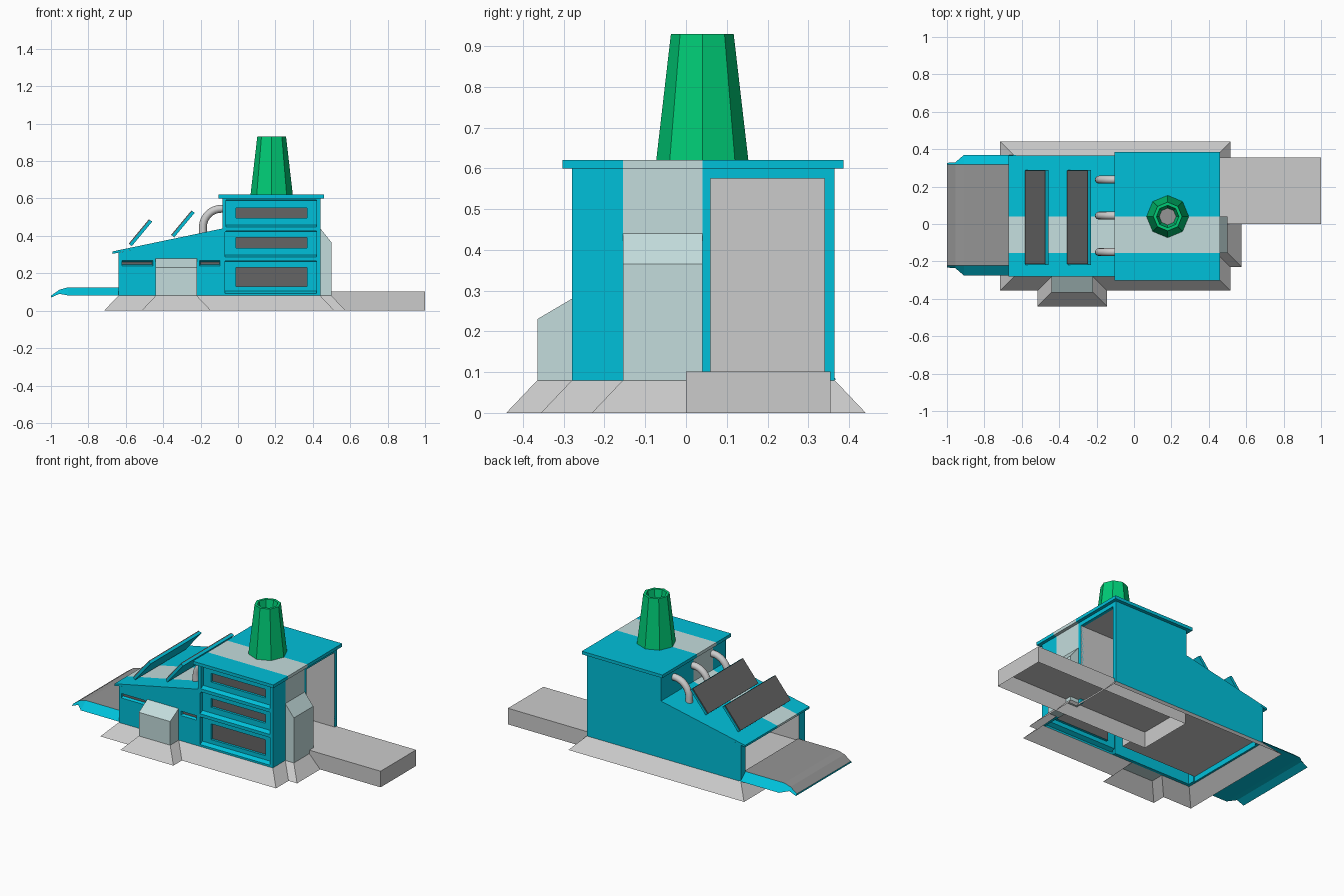
import bpy, bmesh
from math import sin, cos, pi
from mathutils import Vector

if "Cube" in bpy.data.objects:
    bpy.data.objects.remove(bpy.data.objects["Cube"])


def material(name, rgb):
    m = bpy.data.materials.new(name)
    m.diffuse_color = (*rgb, 1)
    m.use_nodes = True
    m.node_tree.nodes["Principled BSDF"].inputs["Base Color"].default_value = m.diffuse_color
    return m


CYAN = material("cyan_paint", (0.0, 0.53, 0.70))
WHITE = material("pale_stripe", (0.55, 0.72, 0.72))
GREEN = material("green_paint", (0.0, 0.60, 0.18))
GREY = material("light_grey", (0.52, 0.52, 0.52))
BELT = material("belt_grey", (0.30, 0.30, 0.30))
DARK = material("dark_grey", (0.13, 0.13, 0.13))


def loft(name, rings, mat, caps=(True, True), cap_mat=None, fix=True, smooth=False):
    """Skin a list of equal-length closed point loops, with optional end caps."""
    bm = bmesh.new()
    vs = [[bm.verts.new(p) for p in r] for r in rings]
    n = len(vs[0])
    for a, b in zip(vs, vs[1:]):
        for i in range(n):
            j = (i + 1) % n
            bm.faces.new((a[i], a[j], b[j], b[i])).smooth = smooth
    if caps[0]:
        bm.faces.new(vs[0][::-1])
    if caps[1]:
        f = bm.faces.new(vs[-1])
        f.material_index = 1 if cap_mat else 0
    if fix:
        bmesh.ops.recalc_face_normals(bm, faces=bm.faces)
    me = bpy.data.meshes.new(name)
    bm.to_mesh(me)
    bm.free()
    me.materials.append(mat)
    if cap_mat:
        me.materials.append(cap_mat)
    ob = bpy.data.objects.new(name, me)
    bpy.context.collection.objects.link(ob)
    return ob


def prism_y(name, xz, y0, y1, mat):
    return loft(name, [[(x, y, z) for x, z in xz] for y in (y0, y1)], mat)


def box(name, x0, x1, y0, y1, z0, z1, mat):
    return prism_y(name, [(x0, z0), (x1, z0), (x1, z1), (x0, z1)], y0, y1, mat)


def rect(x0, x1, z0, z1, y):
    return [(x0, y, z0), (x1, y, z0), (x1, y, z1), (x0, y, z1)]


def striped(name, xz, y0, y1):
    """Extrude a profile along y in cyan with the pale stripe in the middle."""
    for label, a, b, m in (("front", y0, S0, CYAN), ("stripe", S0, S1, WHITE), ("back", S1, y1, CYAN)):
        prism_y(f"{name}_{label}", xz, a, b, m)


S0, S1 = -0.155, 0.04       # stripe limits
YF, YB = -0.28, 0.365       # front and back walls
XL, XM, XR = -0.64, -0.08, 0.44

# Sloped foundation skirt following the footprint
top = [(XL, YF), (-0.44, YF), (-0.44, -0.365), (-0.22, -0.365), (-0.22, YF), (XR, YF),
       (XR, S0), (0.5, S0), (0.5, S1), (XR, S1), (XR, YB), (XL, YB)]
bottom = []
for i, p in enumerate(top):
    p = Vector(p)
    d1 = (p - Vector(top[i - 1])).normalized()
    d2 = (Vector(top[(i + 1) % len(top)]) - p).normalized()
    q = p + 0.076 * Vector((d1.y + d2.y, -d1.x - d2.x))
    bottom.append((q.x, q.y, 0))
loft("foundation_skirt", [bottom, [(x, y, 0.08) for x, y in top]], GREY, (False, False), fix=False)

# Back wall and roofs
prism_y("back_wall", [(XL, 0.08), (XR, 0.08), (XR, 0.6), (XM, 0.6), (XM, 0.43), (XL, 0.31)],
        YB - 0.02, YB, CYAN)
striped("low_roof", [(-0.67, 0.304), (XM, 0.428), (XM, 0.44), (-0.67, 0.317)], YF, YB)
striped("tall_roof", [(-0.105, 0.6), (0.46, 0.6), (0.46, 0.62), (-0.105, 0.62)], -0.303, 0.386)
striped("step_wall", [(XM, 0.42), (XM + 0.015, 0.42), (XM + 0.015, 0.6), (XM, 0.6)], YF, YB)

# Right wall with doorway
for nm, a, b, z, m in (("front", YF, S0, 0.08, CYAN), ("stripe", S0, S1, 0.08, WHITE),
                       ("post", S1, 0.06, 0.08, CYAN), ("header", 0.06, 0.34, 0.575, CYAN),
                       ("corner", 0.34, YB, 0.08, CYAN)):
    box("right_wall_" + nm, XR - 0.02, XR, a, b, z, 0.6, m)

# Left wall with intake opening
box("left_wall_front", XL, XL + 0.02, YF, -0.22, 0.08, 0.309, CYAN)
box("left_wall_back", XL, XL + 0.02, 0.32, YB, 0.08, 0.309, CYAN)

# Tall front: three recessed bays with sloping sills and sunken windows
levels = [0.08, 0.275, 0.435, 0.6]
windows = [(0.13, 0.23), (0.335, 0.39), (0.495, 0.55)]
for i, (w0, w1) in enumerate(windows):
    z0, z1 = levels[i], levels[i + 1]
    loft(f"window_bay_{i + 1}", [
        rect(XM - 0.004, XR, z0, z1, YF),
        rect(XM + 0.01, XR - 0.012, z0 + 0.012, z1 - 0.008, YF),
        rect(XM + 0.01, XR - 0.012, z0 + 0.024, z1 - 0.012, YF + 0.025),
        rect(-0.01, 0.37, w0, w1, YF + 0.025),
        rect(-0.01, 0.37, w0, w1, YF + 0.04)], CYAN, (False, True), DARK, fix=False)

# Low front wall with two vent slots
box("low_front_lower", XL, XM, YF, YF + 0.02, 0.08, 0.235, CYAN)
prism_y("low_front_upper", [(XL, 0.275), (XM, 0.275), (XM, 0.43), (XL, 0.31)], YF, YF + 0.02, CYAN)
box("low_front_middle", -0.44, -0.22, YF, YF + 0.02, 0.235, 0.275, CYAN)
for nm, a, b in (("left", XL, -0.44), ("right", -0.22, XM)):
    loft("vent_slot_" + nm, [
        rect(a, b, 0.235, 0.275, YF),
        rect(a + 0.015, b - 0.015, 0.24, 0.268, YF),
        rect(a + 0.02, b - 0.02, 0.247, 0.261, YF + 0.015)], CYAN, (False, True), DARK, fix=False)

# Pale utility boxes on the front and right
yz = [(YF, 0.08), (-0.365, 0.08), (-0.365, 0.23), (YF, 0.28)]
loft("front_utility_box", [[(x, y, z) for y, z in yz] for x in (-0.44, -0.22)], WHITE)
prism_y("side_utility_box", [(XR, 0.08), (0.5, 0.08), (0.5, 0.365), (XR, 0.44)], S0, S1, WHITE)

# Grey linings inside the two openings
for nm, xa, xb, y0, y1, z0, z1 in (("doorway", XR - 0.001, -0.05, 0.06, 0.34, 0.1, 0.575),
                                   ("intake", XL + 0.001, -0.1, -0.22, 0.32, 0.115, 0.305)):
    loft(nm + "_lining", [[(x, y0, z0), (x, y1, z0), (x, y1, z1), (x, y0, z1)]
                          for x in (xa, xb)], GREY, (False, True))

# Output conveyor, hollow underneath
loft("output_conveyor", [[(XM, 0, z), (1, 0, z), (1, 0.355, z), (XM, 0.355, z)]
                         for z in (0, 0.102)], GREY, (False, True), fix=False)

# Intake ramp: sloping sides, narrowing tip, grey deck
C = 0.047
ramp = loft("intake_ramp", [
    [(x, C - b, zb), (x, C + b, zb), (x, C + t, zt), (x, C - t, zt)]
    for x, b, zb, t, zt in ((XL + 0.01, 0.322, 0.082, 0.27, 0.125), (-0.91, 0.322, 0.082, 0.27, 0.125),
                            (-0.955, 0.283, 0.09, 0.27, 0.112), (-1, 0.28, 0.07, 0.27, 0.08))], CYAN)
ramp.data.materials.append(BELT)
for f in ramp.data.polygons:
    y = [abs(ramp.data.vertices[v].co.y - C) for v in f.vertices]
    if f.normal.z > 0.5 and max(y) < 0.275:
        f.material_index = 1

# Two tilted roof panels with dark upper faces
for i, (dx, dz) in enumerate(((0, 0), (0.227, 0.047))):
    pts = [(-0.580, 0.355), (-0.568, 0.345), (-0.458, 0.477), (-0.472, 0.485)]
    prism_y(f"roof_panel_{i + 1}", [(x + dx, z + dz) for x, z in pts], -0.22, 0.29, CYAN)
    pts = [(-0.584, 0.359), (-0.580, 0.355), (-0.472, 0.485), (-0.476, 0.489)]
    prism_y(f"roof_panel_face_{i + 1}", [(x + dx, z + dz) for x, z in pts], -0.215, 0.287, DARK)

# Three bent pipes from low roof into the tall wall
for i, y in enumerate((-0.15, 0.045, 0.237)):
    path = [(-0.188, 0.40, 0.0)]
    path += [(-0.088 - 0.1 * cos(a), 0.445 + 0.1 * sin(a), a) for a in [k * pi / 16 for k in range(9)]]
    path.append((-0.07, 0.545, pi / 2))
    rings = []
    for x, z, a in path:
        rings.append([(x - cos(a) * 0.021 * cos(t), y + 0.021 * sin(t), z + sin(a) * 0.021 * cos(t))
                      for t in [k * pi / 6 for k in range(12)]])
    loft(f"bent_pipe_{i + 1}", rings, GREY, smooth=True)

# Eight-sided tapered chimney with sunken flue
loft("chimney", [[(0.18 + r * cos(k * pi / 4), 0.04 + r * sin(k * pi / 4), z) for k in range(8)]
                 for r, z in ((0.113, 0.62), (0.077, 0.93), (0.06, 0.93), (0.045, 0.85))],
     GREEN, (False, True), BELT, fix=False)
